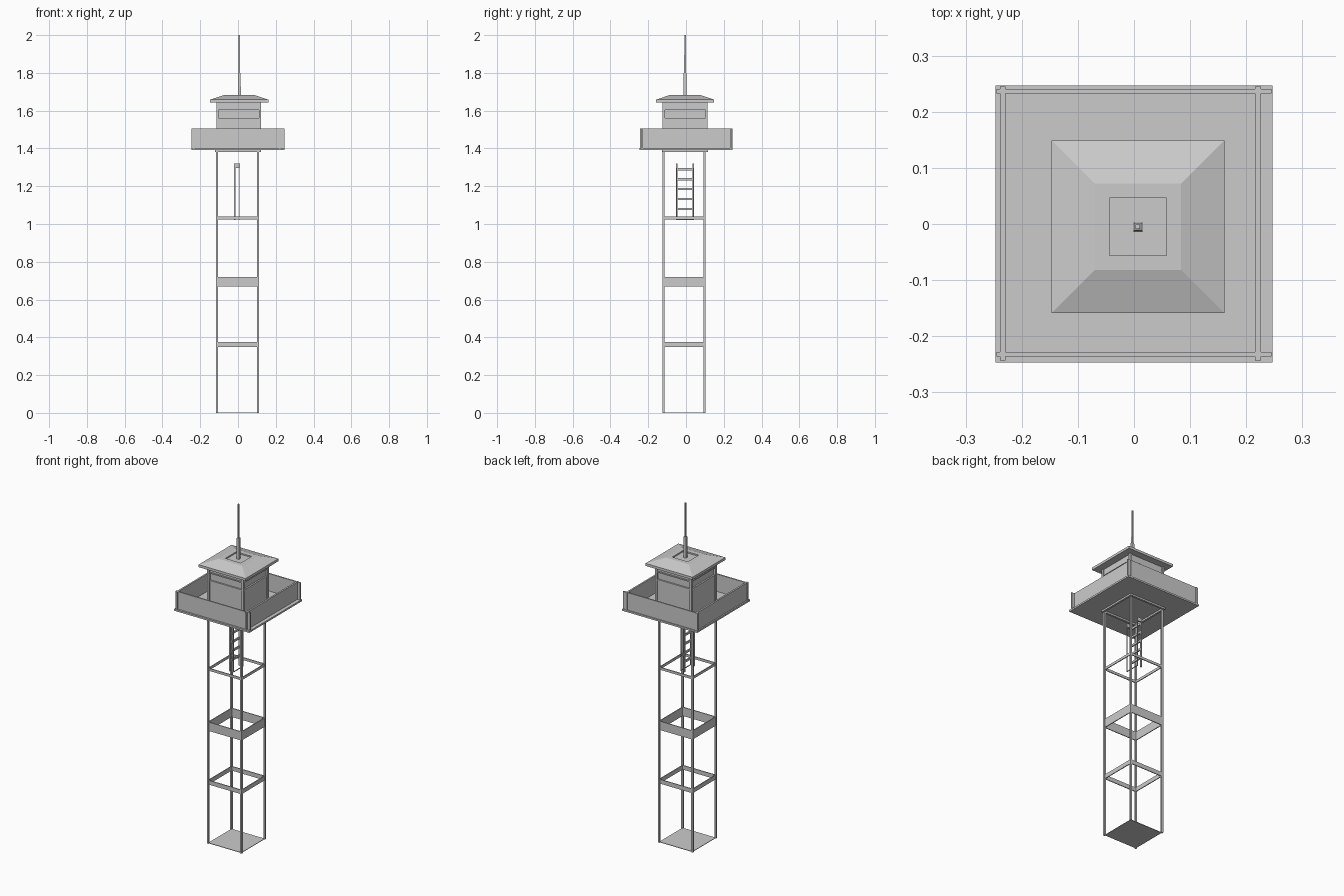
import bpy, bmesh

if "Cube" in bpy.data.objects:
    bpy.data.objects.remove(bpy.data.objects["Cube"])


def make(name, bm):
    bmesh.ops.recalc_face_normals(bm, faces=bm.faces)
    me = bpy.data.meshes.new(name)
    bm.to_mesh(me)
    bm.free()
    ob = bpy.data.objects.new(name, me)
    bpy.context.collection.objects.link(ob)
    return ob


def box(name, x0, x1, y0, y1, z0, z1):
    bm = bmesh.new()
    bmesh.ops.create_cube(bm, size=1)
    for v in bm.verts:
        v.co = (x0 + (v.co.x + .5) * (x1 - x0),
                y0 + (v.co.y + .5) * (y1 - y0),
                z0 + (v.co.z + .5) * (z1 - z0))
    return make(name, bm)


def loft(name, cx, cy, rings):
    """Stack of squares (half size, z), closed at both ends."""
    bm = bmesh.new()
    loops = [[bm.verts.new((cx + sx * h, cy + sy * h, z))
              for sx, sy in ((-1, -1), (1, -1), (1, 1), (-1, 1))] for h, z in rings]
    for a, b in zip(loops, loops[1:]):
        for i in range(4):
            j = (i + 1) % 4
            bm.faces.new((a[i], a[j], b[j], b[i]))
    bm.faces.new(loops[0])
    bm.faces.new(loops[-1])
    return make(name, bm)


def ring(name, cx, cy, h, t, z0, z1):
    """Four thin panels around a square of outer half size h."""
    for s, side in ((-1, "a"), (1, "b")):
        c = s * (h - t / 2)
        box(f"{name}_x_{side}", cx - h, cx + h, cy + c - t / 2, cy + c + t / 2, z0, z1)
        box(f"{name}_y_{side}", cx + c - t / 2, cx + c + t / 2, cy - h, cy + h, z0, z1)


def posts(name, cx, cy, h, t, z0, z1):
    for sx in (-1, 1):
        for sy in (-1, 1):
            x, y = cx + sx * h, cy + sy * h
            box(f"{name}_{sx}_{sy}", x - t / 2, x + t / 2, y - t / 2, y + t / 2, z0, z1)


# Tower legs, foot plate and cross bands
LX, LY, LH = -.003, -.010, .109
posts("leg", LX, LY, LH, .011, 0, 1.392)
box("foot_plate", LX - LH, LX + LH, LY - LH, LY + LH, 0, .003)
for name, z0, z1 in (("lower_band", .35, .375), ("middle_band", .668, .72),
                     ("upper_band", 1.025, 1.04)):
    ring(name, LX, LY, LH + .002, .005, z0, z1)
ring("floor_joist", 0, -.005, .122, .012, 1.382, 1.393)

# Platform floor and crossing parapet panels
box("platform_floor", -.247, .247, -.247, .247, 1.392, 1.402)
for name, c in (("left", -.234), ("right", .221)):
    box(name + "_parapet", c - .005, c + .005, -.243, .245, 1.40, 1.505)
for name, c in (("front", -.232), ("back", .237)):
    box(name + "_parapet", -.245, .245, c - .004, c + .004, 1.40, 1.505)

# Cabin walls, window strip, trims and corner posts
CX, CY = .004, -.005
loft("cabin_walls", CX, CY, [(.112, 1.40), (.112, 1.562), (.107, 1.562),
                             (.107, 1.605), (.112, 1.605), (.112, 1.65)])
posts("cabin_post", CX, CY, .113, .012, 1.40, 1.65)
ring("window_sill", CX, CY, .116, .008, 1.555, 1.562)
ring("window_head", CX, CY, .116, .008, 1.603, 1.61)

# Hipped roof with a shallow recess, and the mast
loft("roof", .007, -.005, [(.154, 1.643), (.154, 1.658), (.077, 1.684),
                           (.051, 1.684), (.051, 1.676)])
loft("mast", .007, -.005, [(.008, 1.67), (.007, 1.80), (.0045, 1.80), (.004, 2.0)])

# Ladder with a light rear guide rail
for y, side in ((-.050, "front"), (.039, "back")):
    box(f"ladder_rail_{side}", -.021, -.013, y - .004, y + .004, 1.02, 1.32)
    box(f"ladder_guide_{side}", .005, .009, y - .002, y + .002, 1.02, 1.31)
    box(f"ladder_top_{side}", -.021, .010, y - .004, y + .004, 1.297, 1.32)
box("ladder_foot", .005, .009, -.050, .039, 1.02, 1.024)
for i in range(5):
    z = 1.08 + i * .0525
    box(f"ladder_rung_{i}", -.021, -.013, -.050, .039, z - .006, z + .006)
